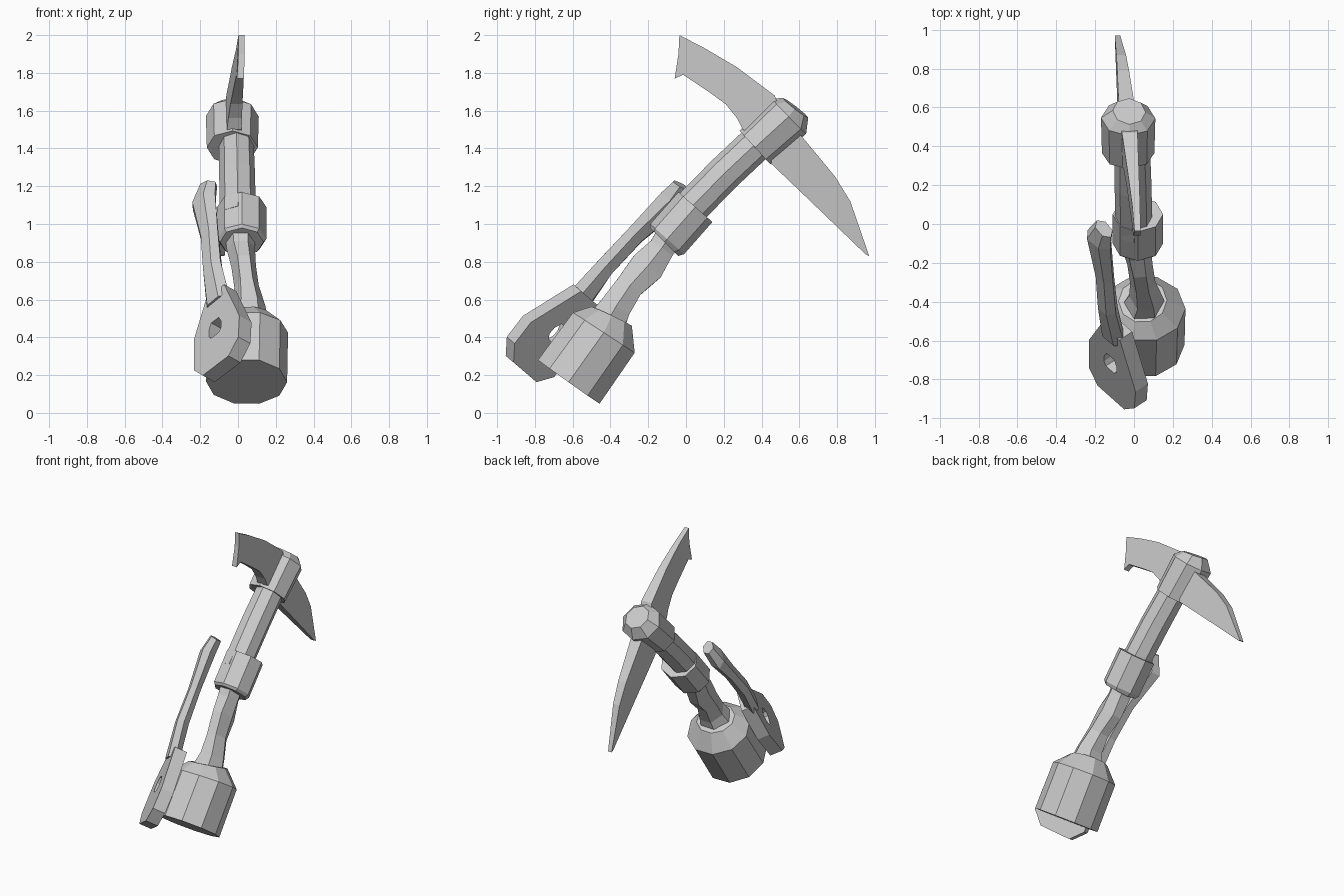
import bpy, bmesh
from math import cos, sin, tau
from mathutils import Vector as V

if "Cube" in bpy.data.objects:
    bpy.data.objects.remove(bpy.data.objects["Cube"])

X = V((1, 0, 0))


def finish(name, bm):
    bmesh.ops.recalc_face_normals(bm, faces=bm.faces)
    me = bpy.data.meshes.new(name)
    bm.to_mesh(me)
    bm.free()
    ob = bpy.data.objects.new(name, me)
    bpy.context.collection.objects.link(ob)
    return ob


def loft(name, stations, sides=8, wide=X, phase=0.0):
    """Stations are (x, y, z, half width along 'wide', half depth)."""
    bm = bmesh.new()
    pts = [V(s[:3]) for s in stations]
    rings = []
    for i, s in enumerate(stations):
        t = (pts[min(i + 1, len(pts) - 1)] - pts[max(i - 1, 0)]).normalized()
        w = (wide - t * wide.dot(t)).normalized()
        d = t.cross(w)
        rings.append([bm.verts.new(pts[i] + w * s[3] * cos(a) + d * s[4] * sin(a))
                      for a in (tau * (k + phase) / sides for k in range(sides))])
    for a, b in zip(rings, rings[1:]):
        for k in range(sides):
            j = (k + 1) % sides
            bm.faces.new((a[k], a[j], b[j], b[k]))
    bm.faces.new(rings[0])
    bm.faces.new(rings[-1])
    return finish(name, bm)


# Pommel and curved grip
loft("pommel", [(.045, -.62, .165, .215, .21), (.05, -.435, .425, .215, .205),
                (.045, -.395, .51, .125, .125)], 10)
loft("grip", [(.05, -.43, .46, .12, .12), (.06, -.37, .565, .085, .095),
              (.045, -.30, .67, .065, .085), (.03, -.205, .775, .065, .105),
              (.015, -.13, .87, .075, .08), (.01, -.05, .99, .085, .09)], 6)

# Collar, upper shaft and head block
loft("collar", [(.02, -.115, .905, .115, .105), (.02, -.10, .92, .13, .12),
                (.02, .05, 1.09, .13, .12)], 8)
loft("shaft", [(.0, -.03, 1.03, .095, .095), (-.005, .2, 1.265, .095, .095),
               (-.01, .45, 1.50, .09, .095)], 8)
loft("head_block", [(-.03, .365, 1.405, .135, .12), (-.03, .545, 1.57, .14, .13),
                    (-.025, .58, 1.615, .085, .085)], 8)


# Blades: flat profile in the y-z plane, thinning away from the head and skewed
def blade(name, outline, x_end, end, half_end):
    root, end = V((.49, 1.52)), V(end)
    bm = bmesh.new()
    sides = []
    for sgn in (-1, 1):
        row = []
        for y, z in outline:
            f = (V((y, z)) - root).dot(end - root) / (end - root).length_squared
            f = max(0, min(1, f))
            x = -.03 + (x_end + .03) * f
            row.append(bm.verts.new((x + sgn * (.045 + (half_end - .045) * f), y, z)))
        sides.append(row)
        bm.faces.new(row)
    n = len(outline)
    for k in range(n):
        j = (k + 1) % n
        bm.faces.new((sides[0][k], sides[0][j], sides[1][j], sides[1][k]))
    bmesh.ops.triangulate(bm, faces=[f for f in bm.faces if len(f.verts) > 4])
    return finish(name, bm)


blade("adze_blade", [(-.035, 2.0), (.1, 1.93), (.27, 1.83), (.47, 1.68), (.5, 1.6), (.42, 1.46),
                     (.30, 1.5), (.27, 1.56), (.21, 1.635), (.12, 1.70), (-.015, 1.79),
                     (-.06, 1.77), (-.04, 1.9)], .018, (-.04, 1.9), .016)
blade("pick_blade", [(.5, 1.55), (.60, 1.48), (.79, 1.25), (.87, 1.12), (.97, .83),
                     (.95, .84), (.67, 1.11), (.45, 1.32)], -.085, (.96, .83), .014)

# Side strap with a pierced pad at its lower end
U = V((0, .65, .76)).normalized()
N = V((-.75, -.5, .4))
N = (N - U * N.dot(U)).normalized()
W = U.cross(N)
loft("strap", [(-.105, -.58, .58, .09, .045), (-.135, -.43, .77, .065, .045),
               (-.15, -.27, .94, .065, .04), (-.18, -.08, 1.12, .09, .05),
               (-.155, -.025, 1.205, .06, .04)], 6, W)

pad = [(-.1, 0), (.11, 0), (.19, .08), (.2, .22), (.075, .52), (-.07, .52), (-.17, .3), (-.17, .08)]
hole = [(-.035, .215), (.03, .215), (.05, .24), (.05, .28), (.03, .32), (-.03, .32), (-.05, .28), (-.05, .24)]
if W.x < 0:
    W = -W
origin = V((-.09, -.87, .23))
bm = bmesh.new()
layers = [[bm.verts.new(origin + W * s + U * t + N * h) for s, t in ring]
          for ring, h in ((pad, -.042), (pad, .042), (hole, .042), (hole, -.042))]
for a, b in zip(layers, layers[1:] + layers[:1]):
    for k in range(8):
        j = (k + 1) % 8
        bm.faces.new((a[k], a[j], b[j], b[k]))
finish("strap_pad", bm)
